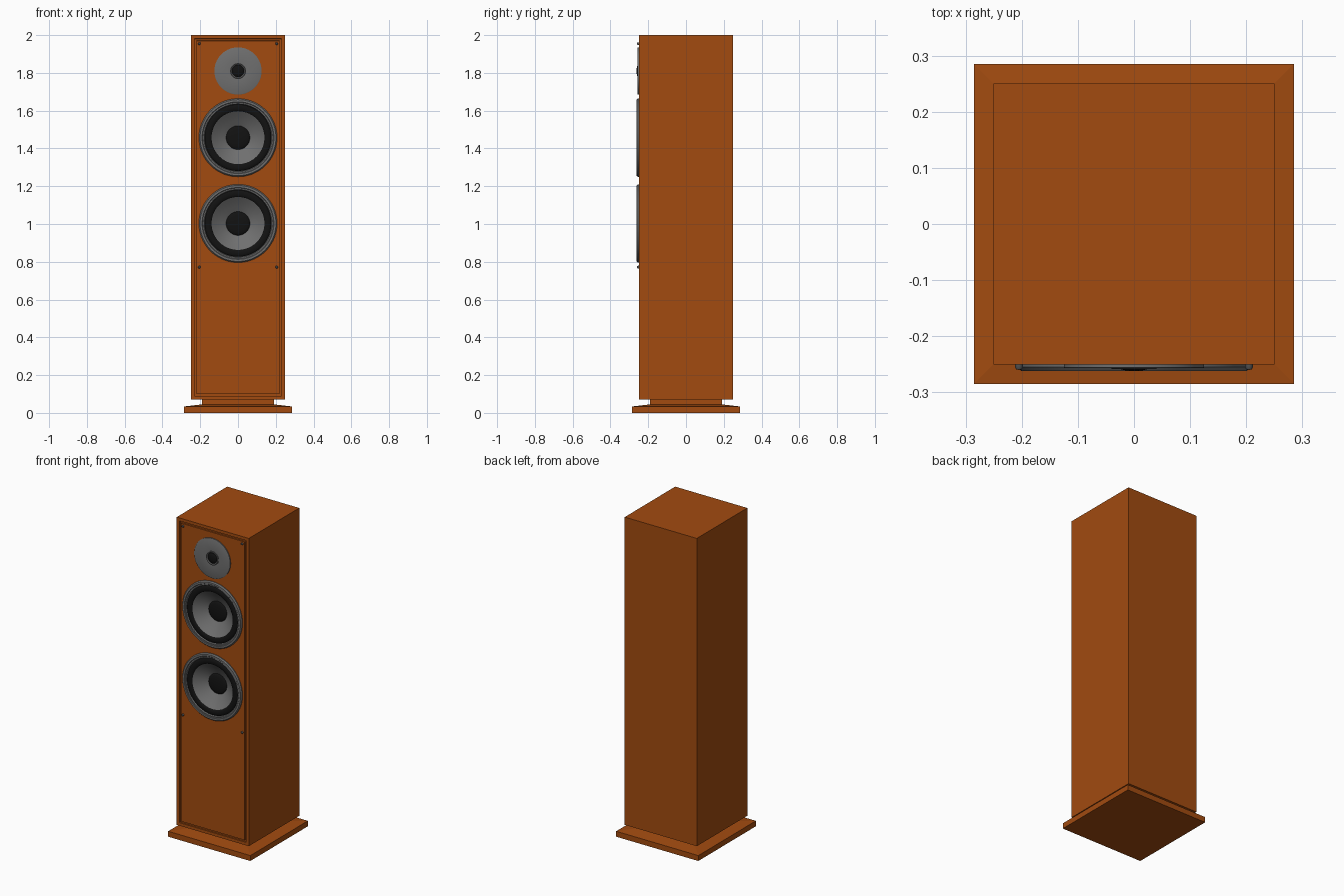
import bpy, bmesh
from math import cos, sin, pi

if "Cube" in bpy.data.objects:
    bpy.data.objects.remove(bpy.data.objects["Cube"])

FRONT = -0.25


def material(name, rgb):
    m = bpy.data.materials.new(name)
    m.diffuse_color = (*rgb, 1)
    m.use_nodes = True
    m.node_tree.nodes["Principled BSDF"].inputs["Base Color"].default_value = m.diffuse_color
    return m


wood = material("wood", (0.36, 0.07, 0.005))
grey = material("grey", (0.16, 0.16, 0.16))
dark_grey = material("dark_grey", (0.09, 0.09, 0.09))
black = material("black", (0.006, 0.006, 0.006))


def finish(name, bm, mat, smooth=False):
    me = bpy.data.meshes.new(name)
    bm.to_mesh(me)
    bm.free()
    ob = bpy.data.objects.new(name, me)
    bpy.context.collection.objects.link(ob)
    if mat:
        me.materials.append(mat)
    if smooth:
        bpy.ops.object.select_all(action='DESELECT')
        ob.select_set(True)
        bpy.context.view_layer.objects.active = ob
        bpy.ops.object.shade_smooth_by_angle(angle=0.6)
    return ob


def lathe(name, profile, mat, z, x=0, n=72, smooth=True):
    """Turn (radius, height off the front panel) points, outside to inside."""
    bm = bmesh.new()
    rings = []
    for r, d in profile:
        if r == 0:
            rings.append([bm.verts.new((x, FRONT - d, z))] * n)
        else:
            rings.append([bm.verts.new((x + r * cos(2 * pi * i / n), FRONT - d,
                                        z + r * sin(2 * pi * i / n))) for i in range(n)])
    for a, b in zip(rings, rings[1:]):
        for i in range(n):
            j = (i + 1) % n
            loop = [a[i], a[j], b[j], b[i]]
            bm.faces.new(list(dict.fromkeys(loop)))
    return finish(name, bm, mat, smooth)


# Cabinet with a shallow groove framing the front panel
bm = bmesh.new()
bmesh.ops.create_cube(bm, size=1)
for v in bm.verts:
    v.co = (v.co.x * 0.5, v.co.y * 0.5, 0.07 + (v.co.z + 0.5) * 1.93)
bm.normal_update()
panel = [f for f in bm.faces if f.normal.y < -0.9]
for thick, depth in ((0.019, 0), (0.0005, -0.008), (0.01, 0), (0.0005, 0.008)):
    bmesh.ops.inset_region(bm, faces=panel, thickness=thick, depth=depth,
                           use_even_offset=True)
cabinet = finish("cabinet", bm, wood)

# Stepped base: sloped plate and narrow plinth
bm = bmesh.new()
levels = [[bm.verts.new((sx * w, sy * w, z)) for sx, sy in ((-1, -1), (1, -1), (1, 1), (-1, 1))]
          for w, z in ((0.285, 0), (0.285, 0.034), (0.19, 0.045), (0.19, 0.07))]
for a, b in zip(levels, levels[1:]):
    for i in range(4):
        j = (i + 1) % 4
        bm.faces.new((a[i], a[j], b[j], b[i]))
bm.faces.new(levels[0][::-1])
bm.faces.new(levels[-1])
finish("base", bm, wood)

# Woofers, each set in a round hole in the cabinet
roll = [(0.158 + 0.018 * cos(pi * i / 10), 0.001 + 0.008 * sin(pi * i / 10)) for i in range(11)]
cap = [(0.063 * cos(pi * i / 12), -0.05 + 0.012 * sin(pi * i / 12)) for i in range(6)]
for label, z in (("upper", 1.457), ("lower", 1.003)):
    hole = lathe(label + "_woofer_cutter",
                 [(0, -0.09), (0.18, -0.09), (0.18, 0.05), (0, 0.05)][::1], None, z, smooth=False)
    bm = bmesh.new()
    bm.from_mesh(hole.data)
    bmesh.ops.recalc_face_normals(bm, faces=bm.faces[:])
    bm.to_mesh(hole.data)
    bm.free()
    hole.hide_render = True
    hole.display_type = 'WIRE'
    cut = cabinet.modifiers.new(label + "_hole", 'BOOLEAN')
    cut.object = hole
    cut.operation = 'DIFFERENCE'
    cut.solver = 'EXACT'
    lathe(label + "_woofer_frame",
          [(0.207, 0), (0.207, 0.005), (0.201, 0.012), (0.19, 0.012), (0.187, 0.009),
           (0.18, 0.009), (0.176, 0.001), (0.176, -0.008)], grey, z)
    lathe(label + "_woofer_surround", roll, black, z)
    lathe(label + "_woofer_cone",
          [(0.14, 0.001), (0.115, -0.018), (0.09, -0.034), (0.063, -0.05)], grey, z)
    lathe(label + "_woofer_dust_cap", cap + [(0, -0.038)], black, z)

# Tweeter: plate, ring and dome
TZ = 1.81
lathe("tweeter_plate", [(0.125, 0), (0.125, 0.006), (0.123, 0.007), (0.042, 0.003)], grey, TZ)
lathe("tweeter_ring", [(0.043, 0.002), (0.043, 0.006), (0.039, 0.008), (0.034, 0.006),
                       (0.031, 0.002)], dark_grey, TZ, n=48)
dome = [(0.032 * cos(pi * i / 16), 0.002 + 0.01 * sin(pi * i / 16)) for i in range(8)]
lathe("tweeter_dome", dome + [(0, 0.012)], black, TZ, n=48)

# Grille pegs
for z in (1.955, 0.772):
    for x in (-0.205, 0.205):
        lathe("grille_peg", [(0.007, 0), (0.007, 0.005), (0.005, 0.009), (0, 0.01)],
              dark_grey, z, x, n=16)
